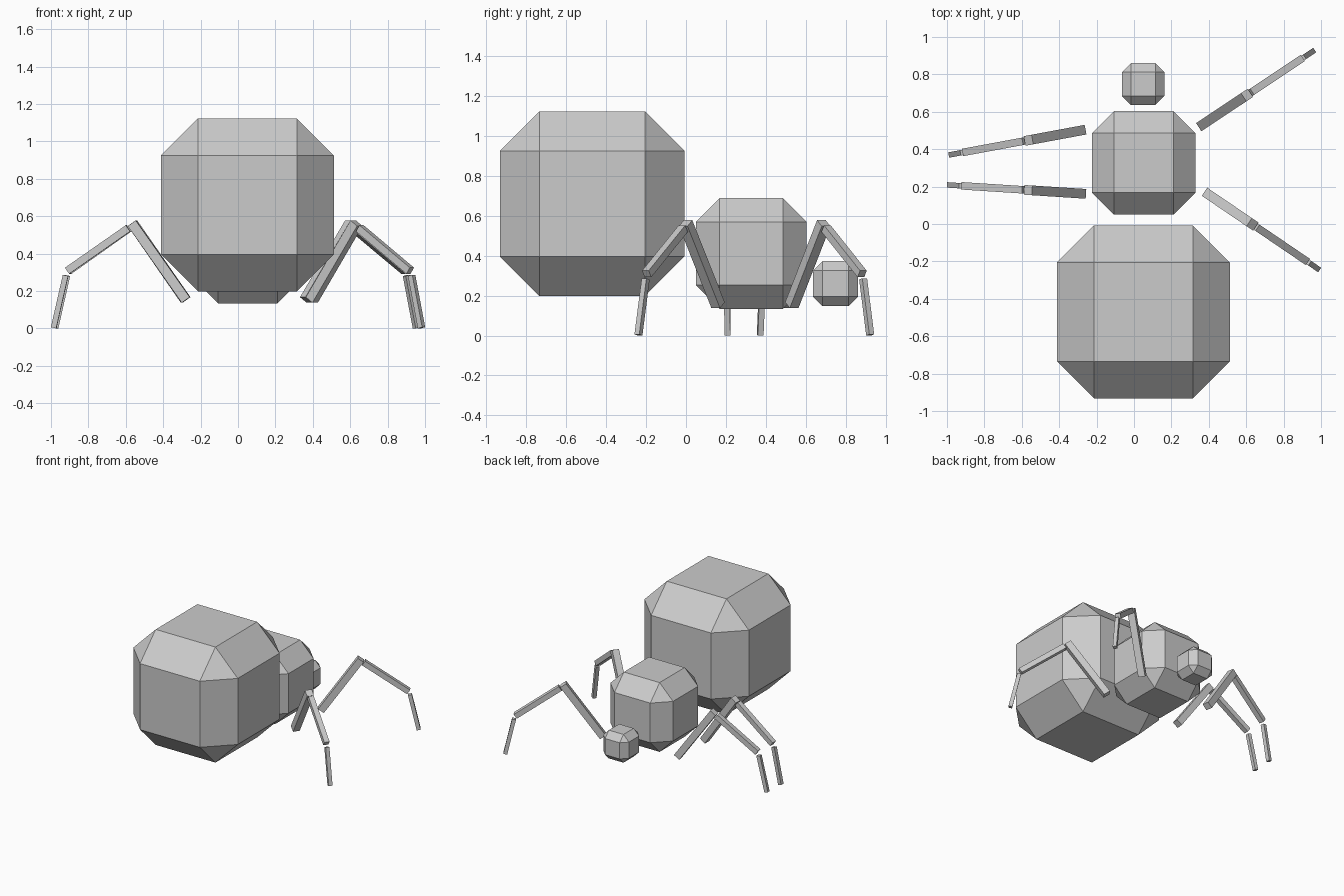
import bpy, bmesh
from math import radians
from mathutils import Vector, Matrix

if "Cube" in bpy.data.objects:
    bpy.data.objects.remove(bpy.data.objects["Cube"])


def add_object(name, bm):
    bmesh.ops.recalc_face_normals(bm, faces=bm.faces)
    mesh = bpy.data.meshes.new(name)
    bm.to_mesh(mesh)
    bm.free()
    obj = bpy.data.objects.new(name, mesh)
    bpy.context.collection.objects.link(obj)
    return obj


def faceted_ball(name, centre, half, inner=0.572):
    """Cube with wide flat chamfers on all edges and triangular corners."""
    bm = bmesh.new()
    signs = (-1, 1)
    for x in signs:
        for y in signs:
            for z in signs:
                for axis in range(3):
                    p = Vector((x, y, z)) * half * inner
                    p[axis] /= inner
                    bm.verts.new(p)
    bmesh.ops.convex_hull(bm, input=bm.verts)
    bmesh.ops.dissolve_limit(bm, angle_limit=radians(1),
                             verts=bm.verts, edges=bm.edges)
    obj = add_object(name, bm)
    obj.location = centre


# Body
faceted_ball("abdomen", (0.05, -0.47, 0.66), 0.462)
faceted_ball("thorax", (0.052, 0.327, 0.41), 0.277)
faceted_ball("head", (0.049, 0.748, 0.26), 0.113)

# Leg segments in the leg's own plane: start (r, z), end (r, z), width
SEGMENTS = [
    ((0.008, 0.152), (0.297, 0.562), 0.052),
    ((0.318, 0.535), (0.644, 0.308), 0.040),
    ((0.653, 0.283), (0.717, 0.003), 0.029),
]


def leg(name, x, y, angle):
    bm = bmesh.new()
    for (r0, z0), (r1, z1), width in SEGMENTS:
        a, b = Vector((r0, 0, z0)), Vector((r1, 0, z1))
        along = (b - a).normalized()
        side = Vector((0, 1, 0))
        rot = Matrix((along, side, along.cross(side))).transposed().to_4x4()
        size = Matrix.Diagonal(((b - a).length, width, width, 1))
        bmesh.ops.create_cube(
            bm, size=1, matrix=Matrix.Translation((a + b) / 2) @ rot @ size)
    obj = add_object(name, bm)
    obj.location = (x, y, 0)
    obj.rotation_euler.z = radians(angle)


# Legs splayed around the thorax
leg("leg_right_back", 0.357, 0.525, 33.6)
leg("leg_right_front", 0.388, 0.165, -34.2)
leg("leg_left_back", -0.272, 0.502, 190.5)
leg("leg_left_front", -0.270, 0.162, 176.3)
